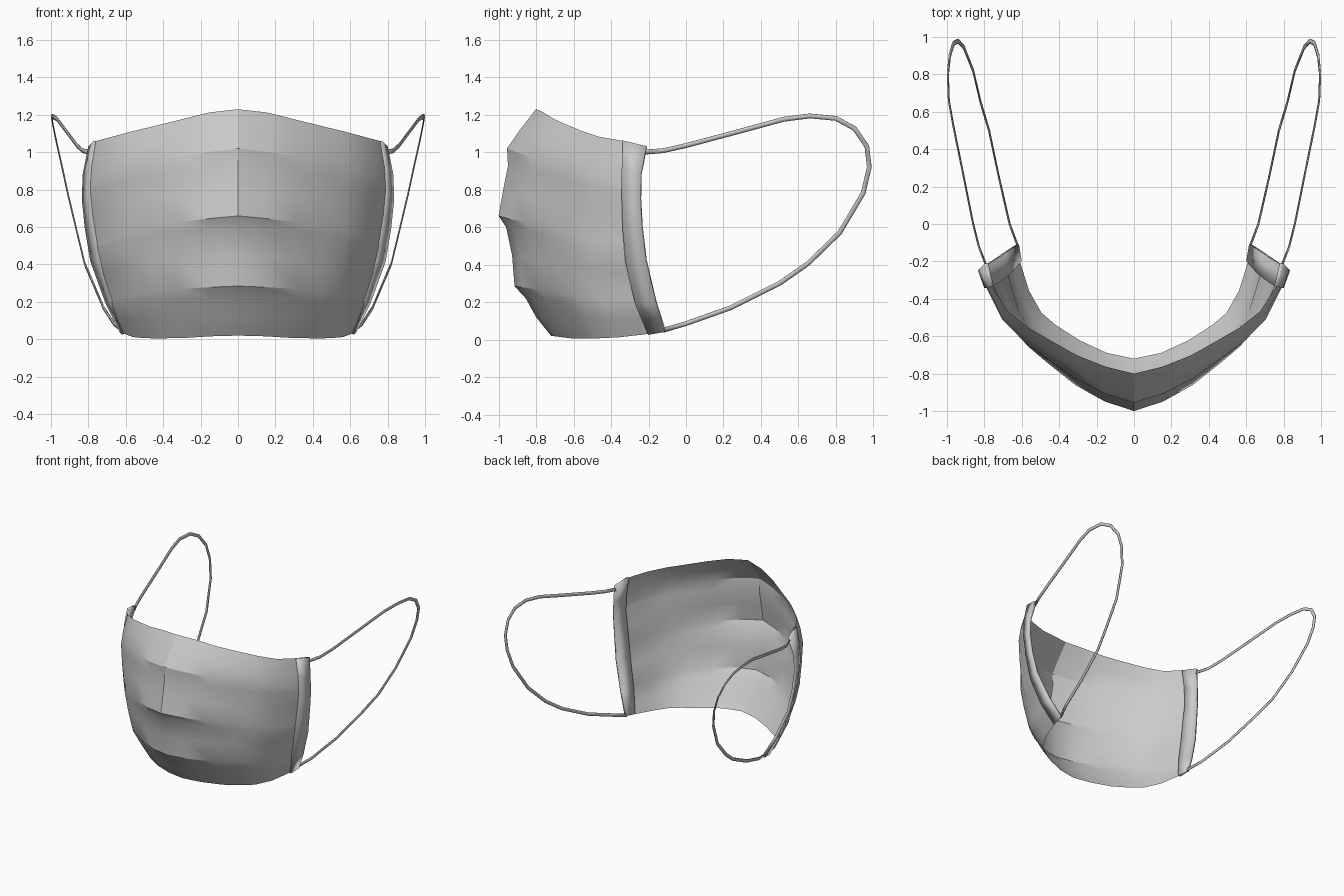
import bpy, math
from mathutils import Vector

if "Cube" in bpy.data.objects:
    bpy.data.objects.remove(bpy.data.objects["Cube"])


def make(name, verts, faces, thickness=0.0, mirror=False, angle=30):
    me = bpy.data.meshes.new(name)
    me.from_pydata([tuple(v) for v in verts], [], faces)
    ob = bpy.data.objects.new(name, me)
    bpy.context.collection.objects.link(ob)
    if thickness:
        m = ob.modifiers.new("thick", 'SOLIDIFY')
        m.thickness, m.offset = thickness, 0
    if mirror:
        ob.modifiers.new("mirror", 'MIRROR').use_mirror_merge = False
    bpy.ops.object.select_all(action='DESELECT')
    ob.select_set(True)
    bpy.context.view_layer.objects.active = ob
    bpy.ops.object.shade_smooth_by_angle(angle=math.radians(angle))
    return ob


def grid(rows):
    n = len(rows[0])
    faces = [(r * n + c, r * n + c + 1, (r + 1) * n + c + 1, (r + 1) * n + c)
             for r in range(len(rows) - 1) for c in range(n - 1)]
    return [v for row in rows for v in row], faces


# Pleated cloth: each row runs from (centre y, centre z) to a side point (x, y, z)
rows = [
    ((-.80, 1.23), (.76, -.335, 1.06)),
    ((-.885, 1.12), (.782, -.34, .93)),
    ((-.955, 1.02), (.79, -.34, .815)),   # upper pleat
    ((-.95, .925), (.79, -.34, .80)),
    ((-.975, .80), (.777, -.337, .66)),
    ((-1.0, .66), (.75, -.33, .50)),      # middle pleat
    ((-.96, .60), (.75, -.33, .485)),
    ((-.928, .45), (.72, -.31, .35)),
    ((-.915, .285), (.675, -.27, .21)),   # lower pleat
    ((-.855, .22), (.675, -.27, .197)),
    ((-.80, .12), (.645, -.235, .11)),
    ((-.72, .02), (.61, -.2, .03)),
]
# Fractions across half a row: plan of the upper rows, plan of the lowest, height
upper = [(0, 0), (.2, .08), (.40, .21), (.58, .375), (.74, .525), (.89, .72), (1, 1)]
lower = [(0, 0), (.24, .06), (.48, .19), (.69, .35), (.81, .47), (.92, .70), (1, 1)]
rise = [0, .09, .22, .38, .56, .79, 1]
top_rise = [0, .10, .32, .52, .69, .87, 1]
bottom_z = [.02, .016, .007, .005, .006, .012, .03]

cloth = []
for r, ((cy, cz), (sx, sy, sz)) in enumerate(rows):
    k = min(1, max(0, (r - 4) / 5))
    half = []
    for c in range(7):
        fx = upper[c][0] * (1 - k) + lower[c][0] * k
        fy = upper[c][1] * (1 - k) + lower[c][1] * k
        z = cz + (sz - cz) * (top_rise if r == 0 else rise)[c]
        if r == len(rows) - 1:
            z = bottom_z[c]
        half.append(Vector((fx * sx, cy + (sy - cy) * fy, z)))
    cloth.append([Vector((-p.x, p.y, p.z)) for p in half[:0:-1]] + half)
make("pleated_cloth", *grid(cloth))

# Side hems, mirrored
seam = [(.76, -.335, 1.06), (.785, -.34, .92), (.79, -.34, .78), (.765, -.335, .60),
        (.735, -.32, .42), (.67, -.27, .20), (.61, -.20, .03)]
edge = [(.79, -.21, 1.03), (.82, -.24, .88), (.825, -.243, .75), (.81, -.235, .60),
        (.78, -.213, .42), (.70, -.16, .20), (.625, -.11, .045)]
make("side_hem", *grid(list(zip(seam, edge))), thickness=.022, mirror=True)

# Ear loops: flat ribbons, mirrored
path = [(.79, -.22, 1.0), (.83, -.12, 1.008), (.86, 0, 1.035), (.92, .3, 1.115),
        (.965, .52, 1.175), (.99, .66, 1.193), (.995, .8, 1.18), (.985, .9, 1.125),
        (.965, .965, 1.03), (.94, .978, .92), (.91, .945, .78), (.86, .82, .57),
        (.82, .65, .405), (.775, .5, .30), (.72, .24, .17), (.665, 0, .085),
        (.62, -.12, .05)]
pts = [Vector(p) for p in path]
normal = Vector((.97, -.13, -.19)).normalized()
ribbon = []
for i, p in enumerate(pts):
    t = pts[min(i + 1, len(pts) - 1)] - pts[max(i - 1, 0)]
    w = normal.cross(t).normalized() * .0125
    ribbon.append((p - w, p + w))
make("ear_loop", *grid(ribbon), thickness=.006, mirror=True)
